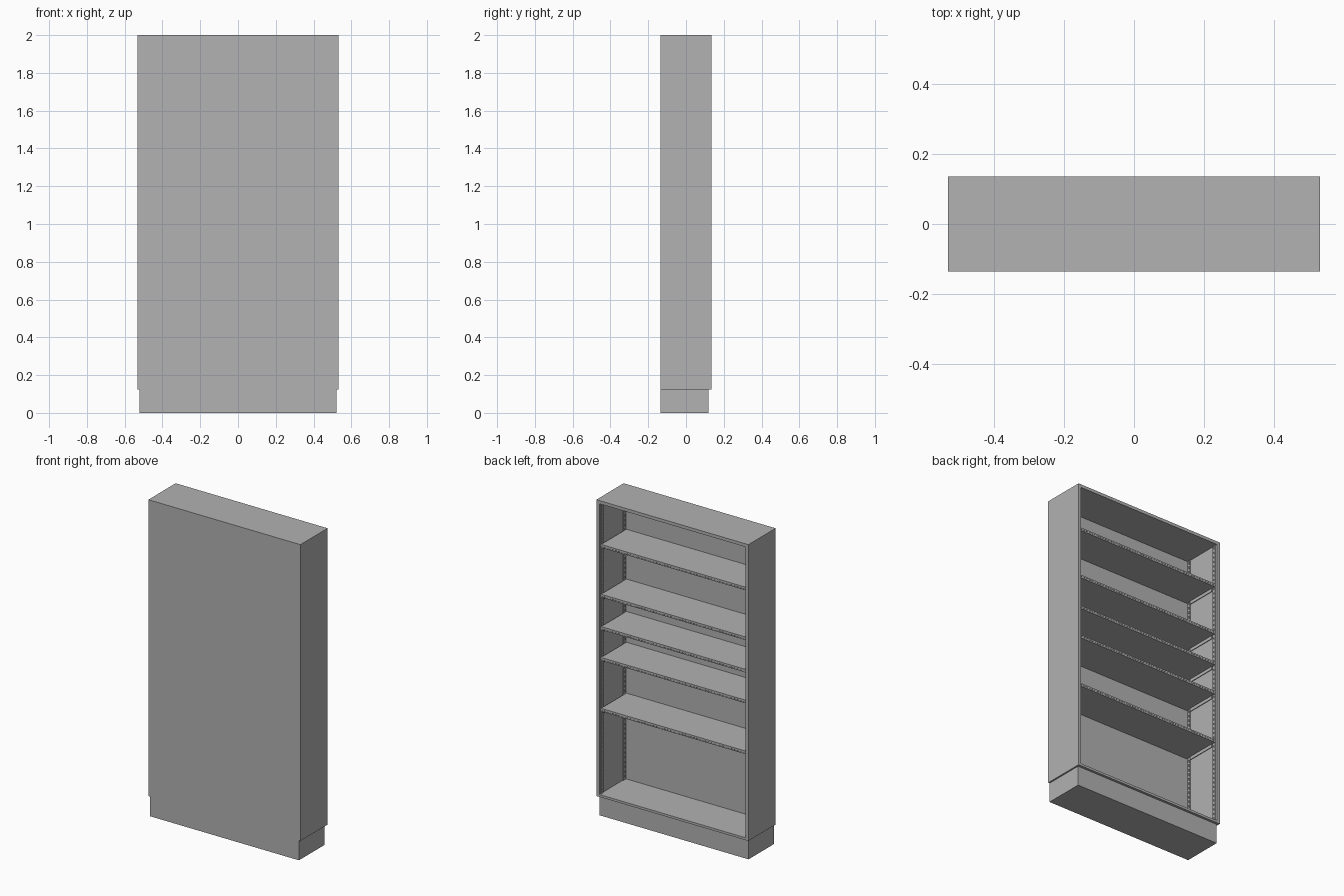
import bpy
import bmesh
from mathutils import Matrix, Vector

cube = bpy.data.objects.get("Cube")
if cube:
    bpy.data.objects.remove(cube, do_unlink=True)

grey = bpy.data.materials.new("grey_metal")
grey.use_nodes = True
colour = (0.445, 0.445, 0.445, 1)
grey.diffuse_color = colour
grey.node_tree.nodes["Principled BSDF"].inputs["Base Color"].default_value = colour


def make(name, boxes):
    """One object from a list of (low corner, high corner) boxes."""
    bm = bmesh.new()
    for low, high in boxes:
        low, high = Vector(low), Vector(high)
        place = Matrix.Translation((low + high) / 2) @ Matrix.Diagonal((*(high - low), 1))
        bmesh.ops.create_cube(bm, size=1, matrix=place)
    mesh = bpy.data.meshes.new(name)
    bm.to_mesh(mesh)
    bm.free()
    mesh.materials.append(grey)
    obj = bpy.data.objects.new(name, mesh)
    bpy.context.collection.objects.link(obj)
    return obj


W, D, H = 0.532, 0.136, 2.0       # half width, half depth, height
PLINTH, T, BACK = 0.125, 0.02, 0.01
INNER = W - T
REAR = -D + BACK
FLOOR = PLINTH + 0.015

# Cabinet shell, open at +y
make("plinth", [((-W + 0.01, -D, 0), (W - 0.01, 0.12, PLINTH))])
make("back_panel", [((-W, -D, PLINTH), (W, REAR, H))])
make("top_panel", [((-INNER, REAR, H - T), (INNER, D, H))])
make("bottom_panel", [((-INNER, REAR, PLINTH), (INNER, D, FLOOR))])
for side, s in (("left", 1), ("right", -1)):
    xs = sorted((s * INNER, s * W))
    make(side + "_side", [((xs[0], REAR, PLINTH), (xs[1], D, H))])

    # Slotted shelf supports: two rails joined by rungs
    xs = sorted((s * INNER, s * (INNER - 0.005)))
    for where, y in (("rear", REAR + 0.003), ("front", D - 0.035)):
        boxes = [((xs[0], y + a, FLOOR), (xs[1], y + a + 0.007, H - T)) for a in (0, 0.015)]
        z = FLOOR
        while z < H - T - 0.02:
            boxes.append(((xs[0], y + 0.007, z), (xs[1], y + 0.015, z + 0.014)))
            z += 0.03
        make(f"{side}_{where}_support", boxes)

# Adjustable shelves with a slotted front lip and turned-down ends
X, FRONT, THICK = INNER - 0.006, D - 0.01, 0.02
for i, top in enumerate((0.683, 1.005, 1.20, 1.405, 1.72)):
    low = top - THICK
    make(f"shelf_{i + 1}", [((-X, REAR, low), (X, FRONT - 0.003, top))])
    lip = [((-X, FRONT - 0.003, low + a), (X, FRONT, low + b))
           for a, b in ((0, 0.005), (0.011, THICK))]
    count = 50
    step = 2 * X / count
    for k in range(count):
        x = -X + k * step
        lip.append(((x, FRONT - 0.003, low + 0.005), (x + step / 2, FRONT, low + 0.011)))
    make(f"shelf_{i + 1}_lip", lip)
    ends = [((min(s * X, s * (X - 0.004)), REAR + 0.03, low - 0.02),
             (max(s * X, s * (X - 0.004)), FRONT - 0.03, low)) for s in (1, -1)]
    make(f"shelf_{i + 1}_ends", ends)
